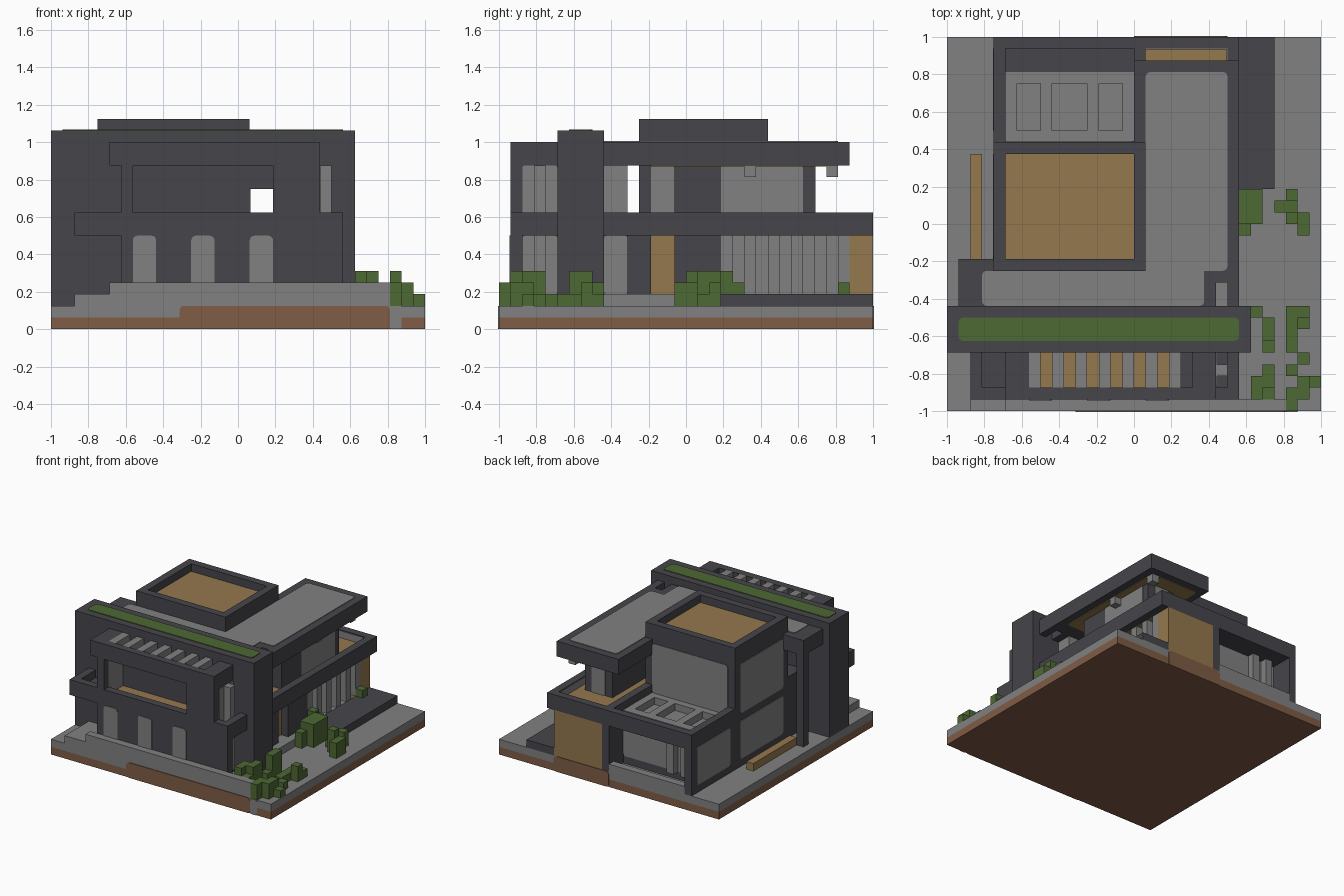
import bpy, bmesh
from mathutils import Vector

cube = bpy.data.objects.get("Cube")
if cube:
    bpy.data.objects.remove(cube)

U = 1 / 16      # one block
T = 0.08        # thickness of a painted plate, in blocks


def material(name, r, g, b):
    m = bpy.data.materials.new(name)
    m.use_nodes = True
    m.diffuse_color = (r, g, b, 1)
    shader = next(n for n in m.node_tree.nodes if n.type == 'BSDF_PRINCIPLED')
    shader.inputs["Base Color"].default_value = (r, g, b, 1)
    return m


dark = material("charcoal", .061, .06, .07)
grey = material("concrete grey", .22, .22, .22)
wood = material("warm wood", .296, .188, .076)
green = material("leaf green", .076, .138, .034)
brown = material("earth brown", .216, .107, .061)


def blocks(name, mat, *boxes, corner=0):
    """One object made of boxes given as x0, x1, y0, y1, z0, z1 in blocks."""
    bm = bmesh.new()
    for b in boxes:
        lo, hi = Vector(b[0::2]) * U, Vector(b[1::2]) * U
        size, mid = hi - lo, (hi + lo) / 2
        verts = bmesh.ops.create_cube(bm, size=1)['verts']
        for v in verts:
            v.co = Vector(c * s for c, s in zip(v.co, size)) + mid
        if corner:
            # round the corners of a thin plate
            thin = min(range(3), key=lambda i: size[i])
            edges = {e for v in verts for e in v.link_edges
                     if abs((e.verts[0].co - e.verts[1].co)[thin]) > size[thin] / 2}
            bmesh.ops.bevel(bm, geom=list(edges), offset=corner * U, segments=3,
                            profile=.5, affect='EDGES')
    mesh = bpy.data.meshes.new(name)
    bm.to_mesh(mesh)
    bm.free()
    mesh.materials.append(mat)
    ob = bpy.data.objects.new(name, mesh)
    bpy.context.collection.objects.link(ob)
    return ob


def frame(x0, x1, y0, y1, z0, z1, t=1):
    return [(x0, x1, y0, y0 + t, z0, z1), (x0, x1, y1 - t, y1, z0, z1),
            (x0, x0 + t, y0 + t, y1 - t, z0, z1), (x1 - t, x1, y0 + t, y1 - t, z0, z1)]


def plate(name, mat, axis, at, side, a0, a1, b0, b1, corner=.4):
    """Thin panel on a wall or roof; side is the direction it faces."""
    box = [a0, a1, b0, b1]
    i = "xyz".index(axis) * 2
    box[i:i] = sorted((at - side * T / 2, at + side * T))
    blocks(name, mat, box, corner=corner)


# Ground
blocks("earth_base", brown, (-16, 16, -16, 16, 0, 1))
blocks("paving", grey, (-16, 16, -16, 16, 1, 2))
plate("earth_front", brown, 'y', -16, -1, -5, 13, 0, 2)
plate("earth_back", brown, 'y', 16, 1, 0, 8, 0, 2)
plate("paving_drip", grey, 'y', -16, -1, 13, 14, 0, 2, corner=.2)
blocks("front_steps", grey, (-14, -11, -16, -11, 2, 3), (-11, 12, -16, -15, 2, 4),
       (12, 13, -16, -15, 2, 4))
blocks("side_step", grey, (0, 9, -7, 3, 2, 3))
blocks("side_platform", dark, (8, 12, 3, 16, 2, 3))
blocks("bench", wood, (-14, -13, -3, 6, 2, 3))

# Tall front wall with a small opening
blocks("fin_wall", dark, (-16, 10, -11, -7, 2, 10), (-16, 10, -11, -7, 12, 17),
       (-16, 1, -11, -7, 10, 12), (3, 10, -11, -7, 10, 12))
plate("fin_planting", green, 'z', 17, 1, -15, 9, -10, -8)

# Front rooms
blocks("front_ground_floor", dark, (-10, 7, -15, -11, 2, 8), (7, 9, -15, -14, 2, 8))
for x in (-9, -4, 1):
    plate("front_window", grey, 'y', -15, -1, x, x + 2, 3, 8)
blocks("loggia_floor", wood, (-9, 3, -14, -11, 8, 9))
blocks("balcony_floor", dark, (-13, -9, -14, -11, 8, 9), (7, 8, -14, -11, 8, 9))
blocks("front_upper_walls", dark, (-10, -9, -15, -14, 8, 14), (3, 7, -15, -11, 8, 14))
blocks("loggia_side_glass", grey, (-10, -9, -14, -11, 9, 14))
for z0, z1 in ((3, 8), (9, 14)):
    plate("side_window", grey, 'x', 7, 1, -14, -11, z0, z1, corner=.2)
    blocks("side_mullion", grey, (7, 8, -13, -12, z0, z1))
blocks("pergola_frame", dark, (-11, 7, -15, -14, 14, 16), (-11, -9, -14, -11, 14, 16),
       (5, 7, -14, -11, 14, 16))
blocks("pergola_slats", grey, *[(x, x + 1, -14, -11, 15, 16) for x in range(-9, 5, 2)])

# Parapet band round the upper floor
blocks("parapet", dark, (-14, 9, -15, -14, 8, 10), (-14, -13, -14, -11, 8, 10),
       (8, 9, -14, 16, 8, 10), (-12, 8, 15, 16, 8, 10), (-12, -11, 7, 15, 8, 10),
       (0, 1, 7, 15, 8, 10))
blocks("side_balcony_floor", wood, (1, 8, -4, 15, 8, 9))
plate("balcony_side_lining", grey, 'x', 8, -1, 3, 15, 9, 9.9, corner=0)
plate("balcony_back_lining", grey, 'y', 15, -1, 1, 8, 9, 9.9, corner=0)

# Corridor behind the tall wall
blocks("corridor_walls", dark, (-12, 7, -7, -4, 2, 10), (7, 8, -5, -3, 2, 8),
       (7, 8, -7, -4, 8, 9))
plate("corridor_window", grey, 'x', 7, 1, -7, -5, 3, 8, corner=.2)
plate("corridor_floor", grey, 'z', 9, 1, 7, 8, -7, -5, corner=0)
blocks("corridor_panel", grey, (4, 6, -7, -5, 10, 14))
blocks("porch_column", dark, (-15, -14, -4, -3, 2, 14))

# Main house
blocks("main_house", dark, (-12, 1, -4, 7, 2, 16))
for z0, z1 in ((3, 8), (9, 15.5)):
    plate("left_window", grey, 'x', -12, -1, -3, 6, z0, z1)
plate("back_upper_window", grey, 'y', 7, 1, -11, 0, 9, 15.5)
plate("upper_right_window", grey, 'x', 1, 1, -3, -1, 9, 14, corner=.2)
blocks("skylight_frame", dark, *frame(-12, 1, -4, 7, 16, 18))
blocks("skylight_panel", wood, (-11, 0, -3, 6, 16, 17))

# Right side of the ground floor
blocks("right_ground_floor", dark, (1, 6, -4, 14, 2, 8), (6, 8, -1, 3, 2, 8))
blocks("side_door", wood, (6, 7, -3, -1, 3, 8))
plate("slat_wall", grey, 'x', 6, 1, 3, 14, 3, 8, corner=0)
blocks("wall_slats", grey, *[(7, 8, y, y + 1, 3, 8) for y in range(3, 14, 2)])
blocks("back_wood_wall", wood, (1, 8, 14, 16, 2, 8))

# Back room and terrace
blocks("back_room", dark, (-12, 1, 7, 13, 2, 8), (-12, -11, 13, 16, 2, 8),
       (0, 1, 13, 16, 2, 8), (-11, 0, 13, 15, 8, 9))
plate("back_window", grey, 'y', 13, 1, -11, 0, 3, 8)
blocks("back_sill", grey, (-11, 0, 15, 16, 2, 3))
blocks("back_mullions", grey, *[(x, x + 1, 13, 14, 3, 8) for x in (-10, -8)])
plate("back_left_window", grey, 'x', -12, -1, 8, 15, 3, 8)
plate("rooflight_base", grey, 'z', 8, 1, -11, 0, 7, 13, corner=0)
blocks("terrace_slab", grey, (-11, 0, 7, 8, 8, 9), (-11, 0, 12, 13, 8, 9),
       *[(a, b, 8, 12, 8, 9) for a, b in ((-11, -10), (-8, -7), (-4, -3), (-1, 0))])

# Upper pavilion under the roof wing
blocks("pavilion", dark, (3, 7, -1, 11, 9, 14))
plate("pavilion_window", grey, 'x', 7, 1, 3, 10, 9, 14, corner=.2)
plate("pavilion_back_window", grey, 'y', 11, 1, 4, 6, 9, 14, corner=.2)
blocks("ceiling_lamps", grey, *[(7, 8, y, y + 1, 13, 14) for y in (5, 12)])

# Roof with its gravel top and wooden ceiling
blocks("roof", dark, (0, 9, -4, 14, 14, 16), (-15, 7, -7, -4, 14, 16),
       (8, 9, -7, -4, 14, 16), (7, 8, -5, -4, 14, 16), (-15, -12, -4, -3, 14, 16))
plate("roof_gravel_wing", grey, 'z', 16, 1, 1, 8, -4, 13)
plate("roof_gravel_strip", grey, 'z', 16, 1, -13, 6, -7, -4)
plate("roof_gravel_joint", grey, 'z', 16, 1, 1, 6, -5, -3, corner=0)
plate("wood_ceiling", wood, 'z', 14, -1, 1, 8, -3, 13)


def bush(name, *cells):
    """Each cell is x, y, width, depth and top height."""
    blocks(name, green, *[(x, x + w, y, y + d, 2, top) for x, y, w, d, top in cells])


# Bushes
bush("wall_bush", (9, -1, 1, 1, 4), (9, 0, 2, 3, 5), (8, 3, 1, 1, 5), (8, 4, 1, 1, 4))
bush("path_bush", (12, 1, 2, 1, 3), (13, 2, 1, 1, 4), (13, 0, 1, 1, 5), (14, -1, 1, 2, 4))
bush("corner_bush", (10, -15, 2, 1, 4), (11, -14, 1, 2, 5), (10, -15, 1, 2, 5))
bush("fin_bush", (10, -8, 1, 1, 4), (11, -10, 1, 2, 5), (11, -11, 1, 1, 3))
bush("edge_bush", (13, -16, 1, 2, 4), (14, -14, 2, 1, 3), (13, -13, 1, 1, 3),
     (14, -15, 1, 2, 4), (14, -12, 1, 1, 3))
bush("lawn_bush", (13, -8, 2, 1, 3), (14, -9, 1, 1, 4), (13, -10, 1, 2, 3),
     (13, -11, 1, 1, 3))
blocks("back_sprout", green, (8, 9, 13, 14, 3, 4))
